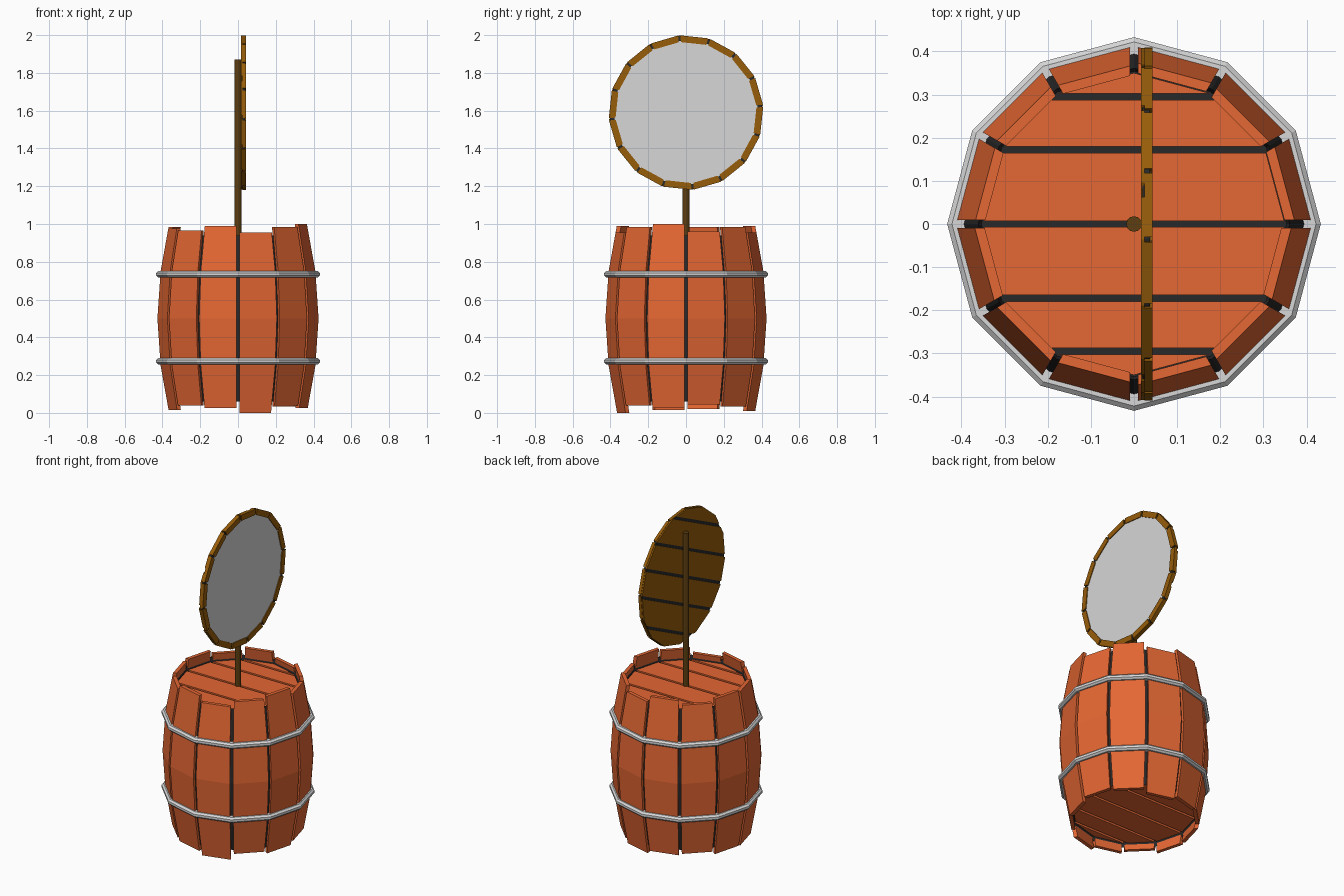
import bpy, bmesh
from math import sin, cos, pi, radians
from mathutils import Matrix, Vector

cube = bpy.data.objects.get("Cube")
if cube:
    bpy.data.objects.remove(cube, do_unlink=True)


def material(name, color):
    m = bpy.data.materials.new(name)
    m.use_nodes = True
    m.diffuse_color = (*color, 1)
    m.node_tree.nodes["Principled BSDF"].inputs["Base Color"].default_value = (*color, 1)
    return m


ORANGE = material("orange wood", (0.78, 0.135, 0.033))
BROWN = material("brown wood", (0.31, 0.11, 0.003))
DARK = material("dark brown wood", (0.11, 0.048, 0.005))
BLACK = material("black gap", (0.022, 0.022, 0.022))
METAL = material("grey metal", (0.68, 0.68, 0.68))


def finish(name, bm, mat, matrix=None):
    if matrix:
        bm.transform(matrix)
    bmesh.ops.recalc_face_normals(bm, faces=bm.faces)
    mesh = bpy.data.meshes.new(name)
    bm.to_mesh(mesh)
    bm.free()
    mesh.materials.append(mat)
    obj = bpy.data.objects.new(name, mesh)
    bpy.context.collection.objects.link(obj)
    return obj


def loft(bm, rings, closed=False):
    """Skin a list of equal rings; cap both ends unless closed."""
    loops = [[bm.verts.new(p) for p in ring] for ring in rings]
    pairs = list(zip(loops, loops[1:]))
    if closed:
        pairs.append((loops[-1], loops[0]))
    else:
        bm.faces.new(loops[0])
        bm.faces.new(loops[-1])
    for a, b in pairs:
        for i in range(len(a)):
            j = (i + 1) % len(a)
            bm.faces.new((a[i], a[j], b[j], b[i]))


def circle(n, r, z, start=0.0):
    return [(r * cos(start + i * 2 * pi / n), r * sin(start + i * 2 * pi / n), z)
            for i in range(n)]


def planks(name, n, r, start, cuts, gap, z0, z1, mat, matrix=None):
    """Polygonal disc cut into boards that run along local x."""
    edges = [-2 * r, *cuts, 2 * r]
    out = bmesh.new()
    for low, high in zip(edges, edges[1:]):
        bm = bmesh.new()
        bm.faces.new([bm.verts.new(p) for p in circle(n, r, z0, start)])
        for y, way in ((low + gap / 2, -1), (high - gap / 2, 1)):
            bmesh.ops.bisect_plane(bm, geom=bm.verts[:] + bm.edges[:] + bm.faces[:],
                                   plane_co=(0, y, 0), plane_no=(0, way, 0),
                                   clear_outer=True)
        ring = [v.co.copy() for v in bm.faces[:][0].verts]
        bm.free()
        loft(out, [ring, [p + Vector((0, 0, z1 - z0)) for p in ring]])
    return finish(name, out, mat, matrix)


# Barrel staves: twelve bent boards with uneven ends
def stave_radius(z):
    d = abs(z - 0.5)
    return 0.429 - 0.068 * d if d < 0.25 else 0.412 - 0.18 * (d - 0.25)


ends = [(0.045, 0.96), (0.035, 0.985), (0.01, 0.955), (0.03, 0.99),
        (0.04, 0.965), (0.02, 0.985), (0.015, 0.975), (0.04, 0.965),
        (0.025, 0.99), (0.0, 0.955), (0.04, 0.985), (0.025, 1.0)]
half = pi / 12
for i, (bottom, top) in enumerate(ends):
    bm = bmesh.new()
    rings = []
    for z in (bottom, 0.25, 0.5, 0.75, top):
        r = stave_radius(z)
        ring = []
        for rad, side in ((r, -1), (r, 1), (r - 0.023, 1), (r - 0.023, -1)):
            ring.append((rad * cos(half), side * (rad * sin(half) - 0.009), z))
        rings.append(ring)
    loft(bm, rings)
    finish(f"stave_{i + 1}", bm, ORANGE, Matrix.Rotation((2 * i + 1) * half, 4, "Z"))

# Dark lining seen through the gaps
bm = bmesh.new()
lining = [(0.02, 0.098), (0.354, 0.098), (0.361, 0.06), (0.394, 0.25), (0.412, 0.5),
          (0.394, 0.75), (0.361, 0.94), (0.354, 0.902), (0.02, 0.902)]
loft(bm, [circle(12, r, z) for r, z in lining])
finish("barrel_lining", bm, BLACK)

# Planked ends
lid_cuts = (-0.295, -0.172, 0, 0.172, 0.295)
planks("top_lid", 12, 0.35, 0, lid_cuts, 0.015, 0.898, 0.917, ORANGE)
planks("bottom_lid", 12, 0.35, 0, lid_cuts, 0.015, 0.083, 0.102, ORANGE)

# Metal hoops
for name, z in (("upper_hoop", 0.734), ("lower_hoop", 0.273)):
    bm = bmesh.new()
    section = [(0.394, -0.017), (0.422, -0.017), (0.433, -0.007),
               (0.433, 0.007), (0.422, 0.017), (0.394, 0.017)]
    loft(bm, [circle(12, r, z + dz) for r, dz in section], closed=True)
    finish(name, bm, METAL)

# Post
bm = bmesh.new()
loft(bm, [circle(12, 0.018, 0.9), circle(12, 0.018, 1.87)])
finish("post", bm, DARK)

# Round mirror, built flat and stood up to face +x
upright = (Matrix.Translation((0, 0, 1.59))
           @ Matrix(((0, 0, 1, 0), (1, 0, 0, 0), (0, 1, 0, 0), (0, 0, 0, 1)))
           @ Matrix.Rotation(radians(26), 4, "Z"))
turn = radians(1.5)
planks("mirror_back", 16, 0.409, turn, (-0.32, -0.157, 0, 0.157, 0.32), 0.018,
       0.016, 0.024, BROWN, upright)
for name, r, z0, z1, mat in (("mirror_core", 0.405, 0.02, 0.037, BLACK),
                             ("mirror_glass", 0.38, 0.035, 0.038, METAL)):
    bm = bmesh.new()
    loft(bm, [circle(16, r, z0, turn), circle(16, r, z1, turn)])
    finish(name, bm, mat, upright)

# Mirror frame: sixteen short blocks
bm = bmesh.new()
step = pi / 16
for i in range(16):
    spin = Matrix.Rotation(turn + (2 * i + 1) * step, 3, "Z")
    rings = []
    for z in (0.0245, 0.043):
        rings.append([spin @ Vector((r * cos(step), s * (r * sin(step) - 0.006), z))
                      for r, s in ((0.375, -1), (0.411, -1), (0.411, 1), (0.375, 1))])
    loft(bm, rings)
finish("mirror_frame", bm, BROWN, upright)
